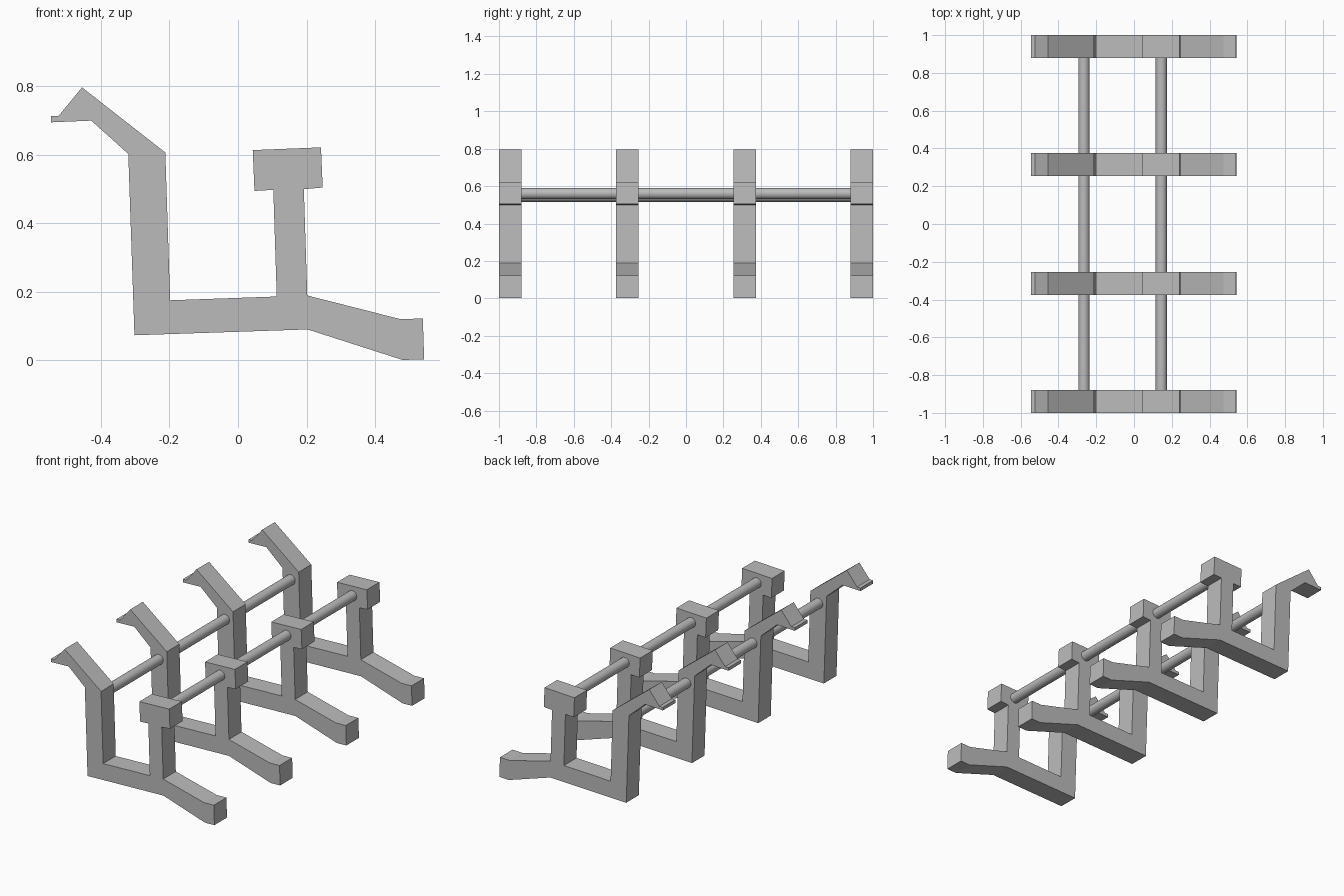
import bpy
import math
from mathutils import Vector

cube = bpy.data.objects.get("Cube")
if cube:
    bpy.data.objects.remove(cube, do_unlink=True)

grey = bpy.data.materials.new("plain grey")
grey.use_nodes = True
colour = (0.5, 0.5, 0.5, 1)
grey.diffuse_color = colour
grey.node_tree.nodes["Principled BSDF"].inputs["Base Color"].default_value = colour

THICK = 0.12
FRAME_YS = (-0.94, -0.315, 0.315, 0.94)

# Side outline of a frame: hooked back, seat, front post with block, foot
OUTLINE = [
    (-0.302, 0.073), (0.203, 0.09), (0.48, 0.001), (0.543, 0.003),
    (0.539, 0.122), (0.474, 0.12), (0.202, 0.189), (0.192, 0.499),
    (0.247, 0.504), (0.242, 0.621), (0.043, 0.613), (0.048, 0.494),
    (0.103, 0.497), (0.113, 0.186), (-0.198, 0.175), (-0.212, 0.606),
    (-0.455, 0.796), (-0.523, 0.713), (-0.546, 0.713), (-0.546, 0.694),
    (-0.428, 0.699), (-0.32, 0.602),
]


def make_frame(name, y):
    """Extrude the outline through the thickness of the frame."""
    n = len(OUTLINE)
    verts = [(x, y + s * THICK / 2, z) for s in (-1, 1) for x, z in OUTLINE]
    faces = [list(range(n)), list(range(2 * n - 1, n - 1, -1))]
    for i in range(n):
        j = (i + 1) % n
        faces.append([j, i, i + n, j + n])
    mesh = bpy.data.meshes.new(name)
    mesh.from_pydata(verts, [], faces)
    mesh.materials.append(grey)
    obj = bpy.data.objects.new(name, mesh)
    bpy.context.collection.objects.link(obj)


def make_rod(name, x, z, y0, y1):
    """Smooth round bar between two neighbouring frames."""
    bpy.ops.mesh.primitive_cylinder_add(
        vertices=32, radius=0.03, depth=y1 - y0,
        location=Vector((x, (y0 + y1) / 2, z)), rotation=(math.pi / 2, 0, 0))
    rod = bpy.context.object
    rod.name = name
    rod.data.materials.append(grey)
    bpy.ops.object.shade_smooth_by_angle(angle=math.radians(30))


# Four matching frames
for i, y in enumerate(FRAME_YS):
    make_frame(f"frame_{i + 1}", y)

# Two rows of bars joining the frames
for i, (a, b) in enumerate(zip(FRAME_YS, FRAME_YS[1:])):
    ends = (a + THICK / 2, b - THICK / 2)
    make_rod(f"back_rod_{i + 1}", -0.265, 0.546, *ends)
    make_rod(f"front_rod_{i + 1}", 0.145, 0.56, *ends)
